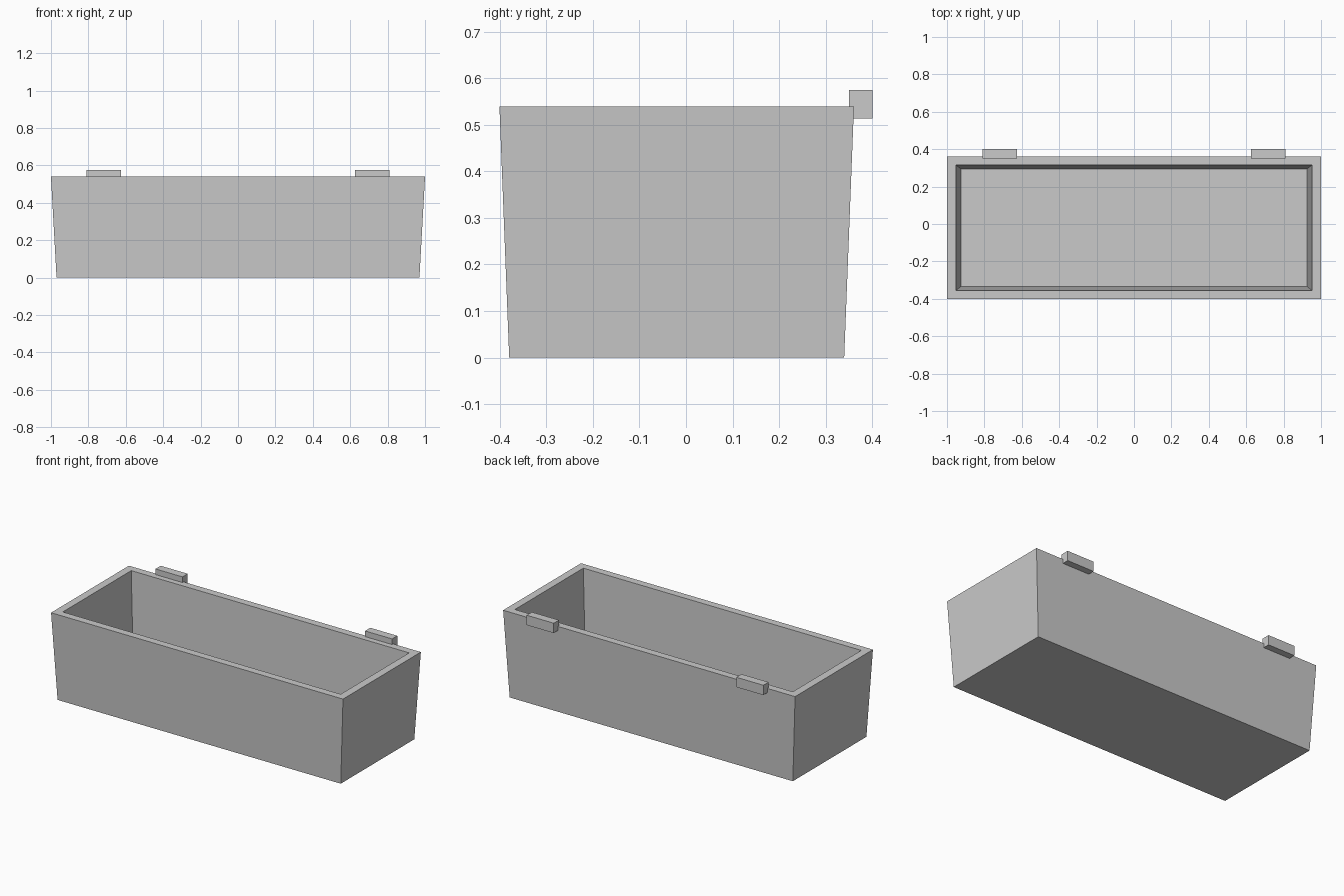
import bpy
import bmesh

cube = bpy.data.objects.get("Cube")
if cube:
    bpy.data.objects.remove(cube)

GREY = (0.59, 0.59, 0.59, 1)
material = bpy.data.materials.new("plain grey")
material.use_nodes = True
material.diffuse_color = GREY
material.node_tree.nodes["Principled BSDF"].inputs["Base Color"].default_value = GREY


def finish(bm, name):
    bmesh.ops.recalc_face_normals(bm, faces=bm.faces)
    mesh = bpy.data.meshes.new(name)
    bm.to_mesh(mesh)
    bm.free()
    mesh.materials.append(material)
    obj = bpy.data.objects.new(name, mesh)
    bpy.context.collection.objects.link(obj)
    return obj


def ring(bm, half_x, half_y, z, centre_y=-0.02):
    corners = ((-1, -1), (1, -1), (1, 1), (-1, 1))
    return [bm.verts.new((sx * half_x, centre_y + sy * half_y, z)) for sx, sy in corners]


# Tapered open trough: outer base, outer rim, inner rim, inner floor
bm = bmesh.new()
rings = [
    ring(bm, 0.97, 0.36, 0),
    ring(bm, 1.0, 0.381, 0.54),
    ring(bm, 0.952, 0.335, 0.54),
    ring(bm, 0.925, 0.315, 0.02),
]
for low, high in zip(rings, rings[1:]):
    for i in range(4):
        j = (i + 1) % 4
        bm.faces.new((low[i], low[j], high[j], high[i]))
bm.faces.new(rings[0])
bm.faces.new(rings[-1])
finish(bm, "trough")

# Hinge blocks on the back rim
for side, name in ((1, "left_hinge"), (-1, "right_hinge")):
    bm = bmesh.new()
    bmesh.ops.create_cube(bm, size=1)
    bmesh.ops.scale(bm, vec=(0.185, 0.051, 0.061), verts=bm.verts)
    hinge = finish(bm, name)
    hinge.location = (side * 0.718, 0.3755, 0.5445)
